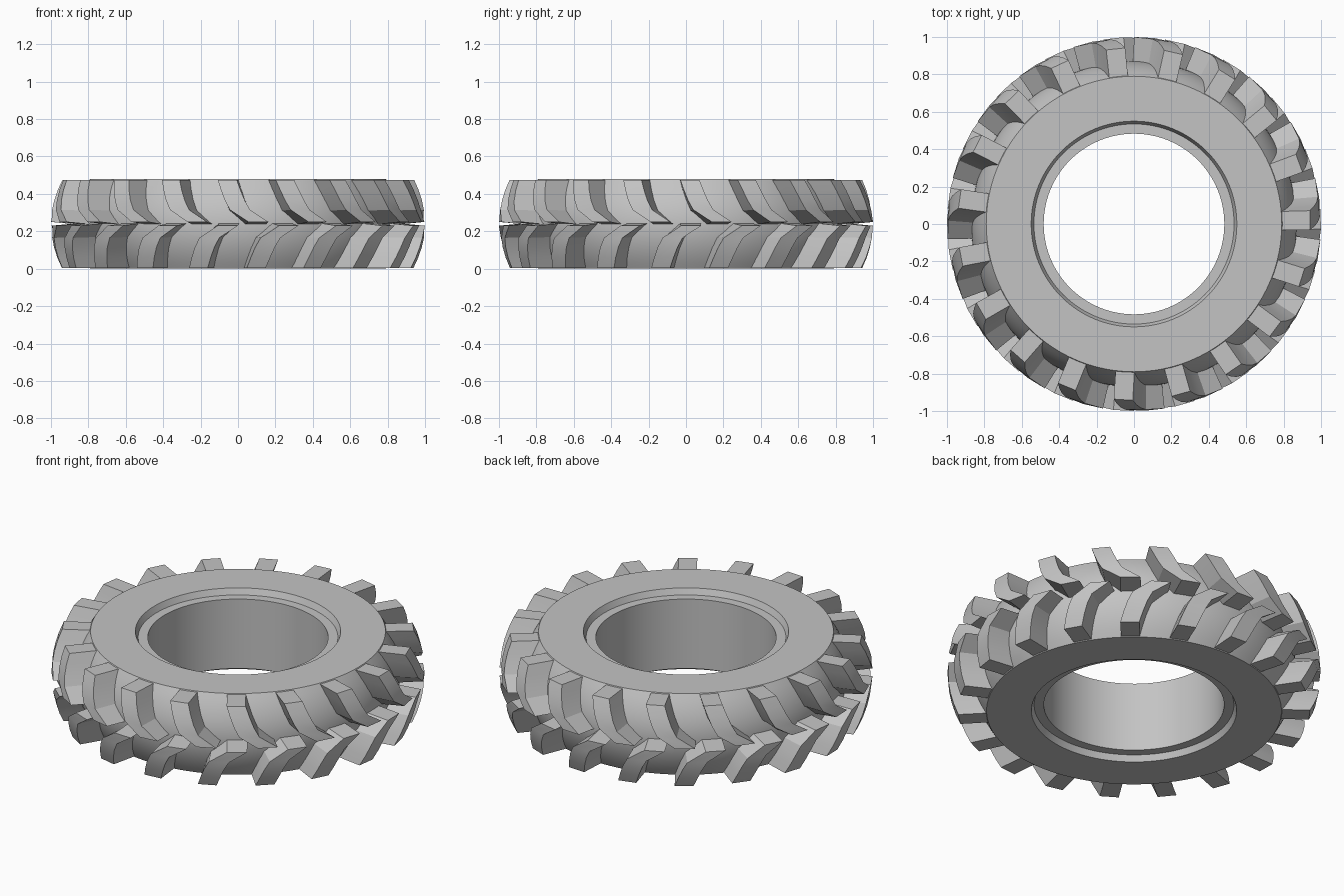
import bpy, bmesh
from math import cos, sin, radians

cube = bpy.data.objects.get("Cube")
if cube:
    bpy.data.objects.remove(cube, do_unlink=True)

HEIGHT = 0.48
MID = HEIGHT / 2
LUGS = 19
PITCH = 360 / LUGS

rubber = bpy.data.materials.new("grey_rubber")
rubber.use_nodes = True
colour = (0.55, 0.55, 0.55, 1)
rubber.diffuse_color = colour
rubber.node_tree.nodes["Principled BSDF"].inputs["Base Color"].default_value = colour


def finish(bm, name):
    """Turn a bmesh into a smooth-shaded object with crisp edges."""
    bmesh.ops.recalc_face_normals(bm, faces=bm.faces)
    mesh = bpy.data.meshes.new(name)
    bm.to_mesh(mesh)
    bm.free()
    obj = bpy.data.objects.new(name, mesh)
    bpy.context.collection.objects.link(obj)
    mesh.materials.append(rubber)
    bpy.ops.object.select_all(action='DESELECT')
    obj.select_set(True)
    bpy.context.view_layer.objects.active = obj
    bpy.ops.object.shade_smooth_by_angle(angle=radians(25))
    return obj


def polar(r, degrees, z):
    a = radians(degrees)
    return (r * cos(a), r * sin(a), z)


def carcass_radius(z):
    return 0.87 - 0.08 * ((z - MID) / MID) ** 2


def tread_radius(z):
    return 1.0 - 0.06 * ((z - MID) / MID) ** 2


# Tyre body: closed ring profile, bulged outside, recessed bead seat inside
def build_body(segments=96, steps=14):
    bead = [(0.55, 0), (0.535, 0.035), (0.483, 0.035)]
    profile = bead + [(r, HEIGHT - z) for r, z in reversed(bead)]
    heights = [HEIGHT * (1 - i / steps) for i in range(steps + 1)]
    profile += [(carcass_radius(z), z) for z in heights]
    bm = bmesh.new()
    rings = [[bm.verts.new(polar(r, 360 * s / segments, z)) for r, z in profile]
             for s in range(segments)]
    for s, ring in enumerate(rings):
        after = rings[(s + 1) % segments]
        for i in range(len(profile)):
            j = (i + 1) % len(profile)
            bm.faces.new((ring[i], after[i], after[j], ring[j]))
    return finish(bm, "tyre_body")


# Tread lugs: bent bars swept from the middle of the tread to the shoulder
# Each station: base height, crown height, angle in degrees
STATIONS = [(0.236, 0.25, 6.3), (0.31, 0.315, 0.6), (0.365, 0.365, -1.0),
            (0.42, 0.42, -2.3), (0.475, 0.475, -3.5)]


def build_lugs(name, start, flip):
    bm = bmesh.new()
    for k in range(LUGS):
        centre = start + k * PITCH
        sections = []
        for zb, zc, bend in STATIONS:
            a = centre + bend
            rb, rc = carcass_radius(zb) - 0.02, tread_radius(zc)
            corners = [(rb, a - 3.7, zb), (rb, a + 3.7, zb),
                       (rc, a + 3.1, zc), (rc, a - 3.1, zc)]
            sections.append([bm.verts.new(polar(r, d, HEIGHT - z if flip else z))
                             for r, d, z in corners])
        for low, high in zip(sections, sections[1:]):
            for i in range(4):
                j = (i + 1) % 4
                bm.faces.new((low[i], low[j], high[j], high[i]))
        bm.faces.new(sections[0])
        bm.faces.new(sections[-1])
    return finish(bm, name)


build_body()
build_lugs("upper_tread_lugs", -90, False)
build_lugs("lower_tread_lugs", -90 + PITCH / 2, True)
